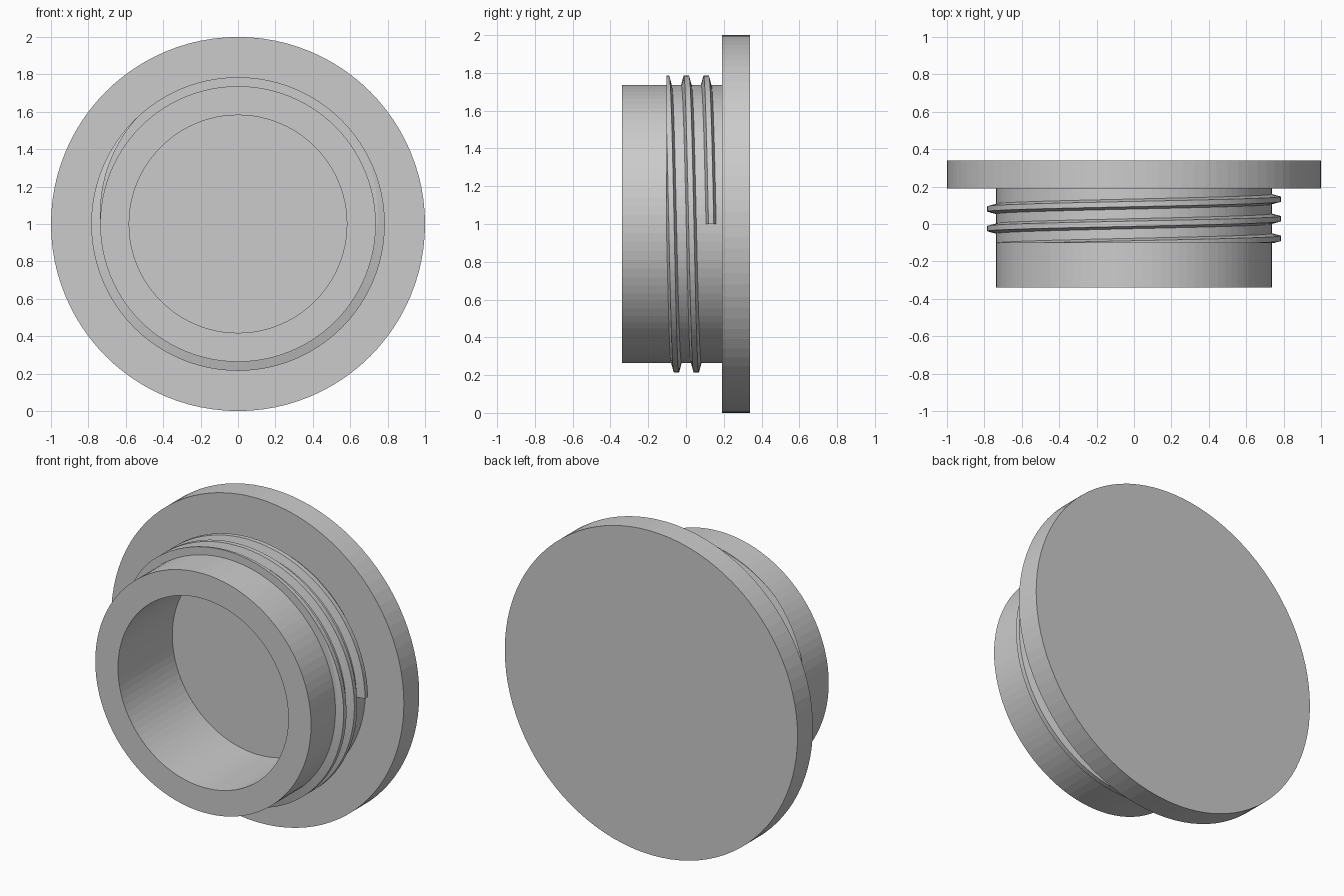
import bpy, bmesh
from math import sin, cos, pi

if "Cube" in bpy.data.objects:
    bpy.data.objects.remove(bpy.data.objects["Cube"])

SIDES = 96
CENTRE_Z = 1.0


def finish(bm, name):
    bmesh.ops.remove_doubles(bm, verts=bm.verts, dist=1e-5)
    bmesh.ops.recalc_face_normals(bm, faces=bm.faces)
    me = bpy.data.meshes.new(name)
    bm.to_mesh(me)
    bm.free()
    ob = bpy.data.objects.new(name, me)
    bpy.context.collection.objects.link(ob)
    ob.location.z = CENTRE_Z
    return ob


# plug body: flange, hollow neck and bore floor, lathed about the y axis
profile = [(0, 0.34), (1, 0.34), (1, 0.19), (0.737, 0.19),
           (0.737, -0.34), (0.582, -0.34), (0.582, 0.19), (0, 0.19)]
bm = bmesh.new()
pts = [bm.verts.new((r, y, 0)) for r, y in profile]
edges = [bm.edges.new(pair) for pair in zip(pts, pts[1:])]
bmesh.ops.spin(bm, geom=pts + edges, cent=(0, 0, 0), axis=(0, 1, 0),
               angle=2 * pi, steps=SIDES, use_merge=False)
finish(bm, "plug_body")

# screw thread: trapezoid section swept along a helix, 2.5 turns
PITCH, START_Y, END_Y, TURNS = 0.105, 0.133, -0.102, 2.5
section = [(0.725, -0.027), (0.737, -0.027), (0.785, -0.014),
           (0.785, 0.014), (0.737, 0.027), (0.725, 0.027)]
bm = bmesh.new()
rings = []
for i in range(int(SIDES * TURNS) + 1):
    a = 2 * pi * i / SIDES
    y = START_Y - PITCH * i / SIDES
    rings.append([bm.verts.new((r * cos(a), y + dy, r * sin(a)))
                  for r, dy in section])
n = len(section)
for a, b in zip(rings, rings[1:]):
    for k in range(n):
        bm.faces.new((a[k], a[(k + 1) % n], b[(k + 1) % n], b[k]))
bm.faces.new(rings[0])
bm.faces.new(rings[-1])

# trim the front run of the thread flat so that it fades into the neck
cut = bmesh.ops.bisect_plane(bm, geom=bm.verts[:] + bm.edges[:] + bm.faces[:],
                             plane_co=(0, END_Y, 0), plane_no=(0, -1, 0),
                             clear_outer=True)
rim = [e for e in cut["geom_cut"] if isinstance(e, bmesh.types.BMEdge)]
bmesh.ops.triangle_fill(bm, edges=rim, use_beauty=True)
finish(bm, "screw_thread")
